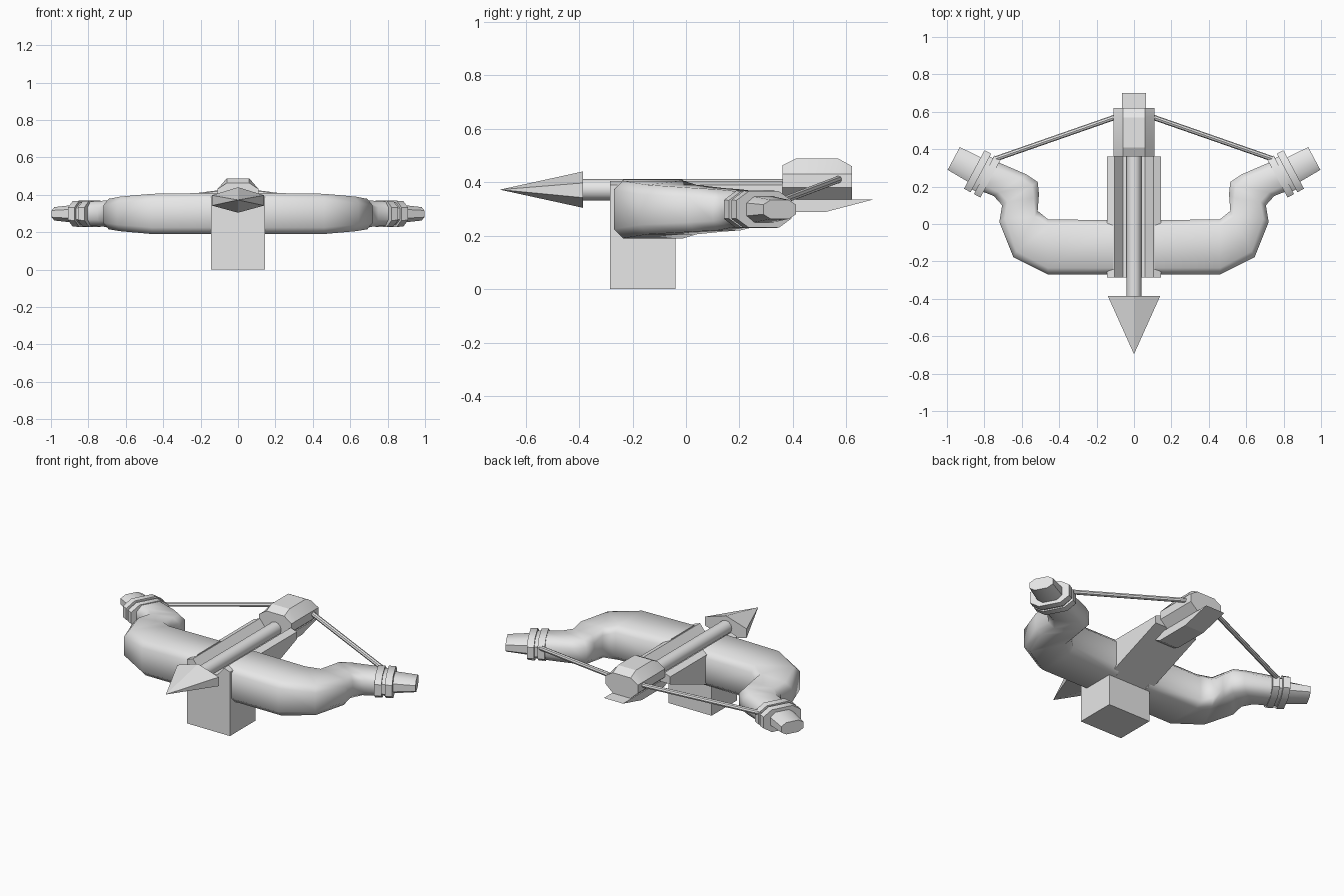
import bpy, bmesh
from mathutils import Vector
from math import radians

cube = bpy.data.objects.get("Cube")
if cube:
    bpy.data.objects.remove(cube)

grey = bpy.data.materials.new("plain_grey")
grey.use_nodes = True
COLOUR = (0.8, 0.8, 0.8, 1)
grey.diffuse_color = COLOUR
grey.node_tree.nodes["Principled BSDF"].inputs["Base Color"].default_value = COLOUR


def loft(name, sections, smooth=None, mirror=False):
    """Skin a row of equal-sized closed sections and cap both ends."""
    bm = bmesh.new()
    rings = [[bm.verts.new(p) for p in s] for s in sections]
    n = len(rings[0])
    for a, b in zip(rings, rings[1:]):
        for i in range(n):
            j = (i + 1) % n
            bm.faces.new((a[i], a[j], b[j], b[i]))
    bm.faces.new(rings[0][::-1])
    bm.faces.new(rings[-1])
    bmesh.ops.recalc_face_normals(bm, faces=bm.faces)
    return finish(name, bm, smooth, mirror)


def finish(name, bm, smooth=None, mirror=False):
    mesh = bpy.data.meshes.new(name)
    bm.to_mesh(mesh)
    bm.free()
    mesh.materials.append(grey)
    ob = bpy.data.objects.new(name, mesh)
    bpy.context.collection.objects.link(ob)
    if mirror:
        ob.modifiers.new("Mirror", "MIRROR").use_mirror_merge = False
    if smooth:
        bpy.ops.object.select_all(action="DESELECT")
        ob.select_set(True)
        bpy.context.view_layer.objects.active = ob
        bpy.ops.object.shade_smooth_by_angle(angle=radians(smooth))
    return ob


def rod(name, start, end, radius, sides, mirror=False):
    a, b = Vector(start), Vector(end)
    bm = bmesh.new()
    bmesh.ops.create_cone(bm, cap_ends=True, segments=sides, radius1=radius,
                          radius2=radius, depth=(b - a).length)
    turn = (b - a).to_track_quat("Z", "Y").to_matrix().to_4x4()
    turn.translation = (a + b) / 2
    bm.transform(turn)
    return finish(name, bm, 40, mirror)


def chamfered(outer, inner, low, high, across, up):
    """Octagonal section between two plan points, with cut corners."""
    a, b = Vector((*outer, 0)), Vector((*inner, 0))
    step = (b - a).normalized() * across
    pts = [(a, low + up), (a + step, low), (b - step, low), (b, low + up),
           (b, high - up), (b - step, high), (a + step, high), (a, high - up)]
    return [(p.x, p.y, z) for p, z in pts]


# Curved bow arms
arm = [((.11, -.27), (.11, .02), .19, .41),
       ((.46, -.27), (.46, .025), .19, .405),
       ((.645, -.177), (.515, .07), .205, .39),
       ((.72, .01), (.508, .16), .215, .378),
       ((.705, .10), (.515, .225), .22, .373),
       ((.75, .15), (.575, .265), .23, .368),
       ((.84, .185), (.76, .345), .235, .362)]
loft("bow_arm", [chamfered(*s, .035, .035) for s in arm], 50, True)

# Binding rings and tips follow one slanted axis
axis = Vector((.88, .47))
side = Vector((.47, -.88))
hub = Vector((.81, .268))


def axial(distance, half_width, half_height):
    c = hub + axis * distance
    return chamfered(c + side * half_width, c - side * half_width,
                     .298 - half_height, .298 + half_height,
                     half_width * .45, half_height * .5)


for name, start, end in (("inner_ring", -.05, -.01), ("outer_ring", .01, .05)):
    loft(name, [axial(start, .117, .07), axial(end, .117, .068)], 35, True)
loft("ring_core", [axial(-.02, .1, .06), axial(.02, .1, .06)], 35, True)
loft("bow_tip", [axial(.03, .075, .05), axial(.175, .069, .036)], 35, True)

# Square post under the front
loft("post", [[(x * .145, y, z) for x, y in
               ((-1, -.285), (1, -.285), (1, -.04), (-1, -.04))] for z in (0, .25)])

# Grooved rail with an underside rising towards the back
loft("rail", [[(-.145, y, low), (.145, y, low), (.145, y, .39), (.105, y, .405),
               (.06, y, .35), (-.06, y, .35), (-.105, y, .405), (-.145, y, .39)]
              for y, low in ((-.285, .19), (-.04, .19), (.36, .345))])

# Pointed tongue below the string block
loft("tail_tongue", [[(x, .2, .335), (x, .7, .335), (x, .52, .288), (x, .3, .288)]
                     for x in (-.065, .065)])

# Faceted block holding the string
loft("string_block", [[(-.06, y, .335), (.06, y, .335), (.11, y, .38), (.11, y, .43),
                       (.06, y, top), (-.06, y, top), (-.11, y, .43), (-.11, y, .38)]
                      for y, top in ((.36, .463), (.41, .488), (.57, .488), (.62, .46))], 25)

# String halves
rod("bow_string", (.75, .345, .325), (.09, .575, .412), .014, 8, True)

# Bolt: shaft and flattened six-sided head
rod("bolt_shaft", (0, -.4, .372), (0, .42, .372), .04, 12)
outline = [(0, .44), (.14, .397), (.14, .342), (0, .304), (-.14, .342), (-.14, .397)]
loft("bolt_head", [[(x * k, y, .372 + (z - .372) * k) for x, z in outline]
                   for y, k in ((-.385, 1), (-.695, .004))])
